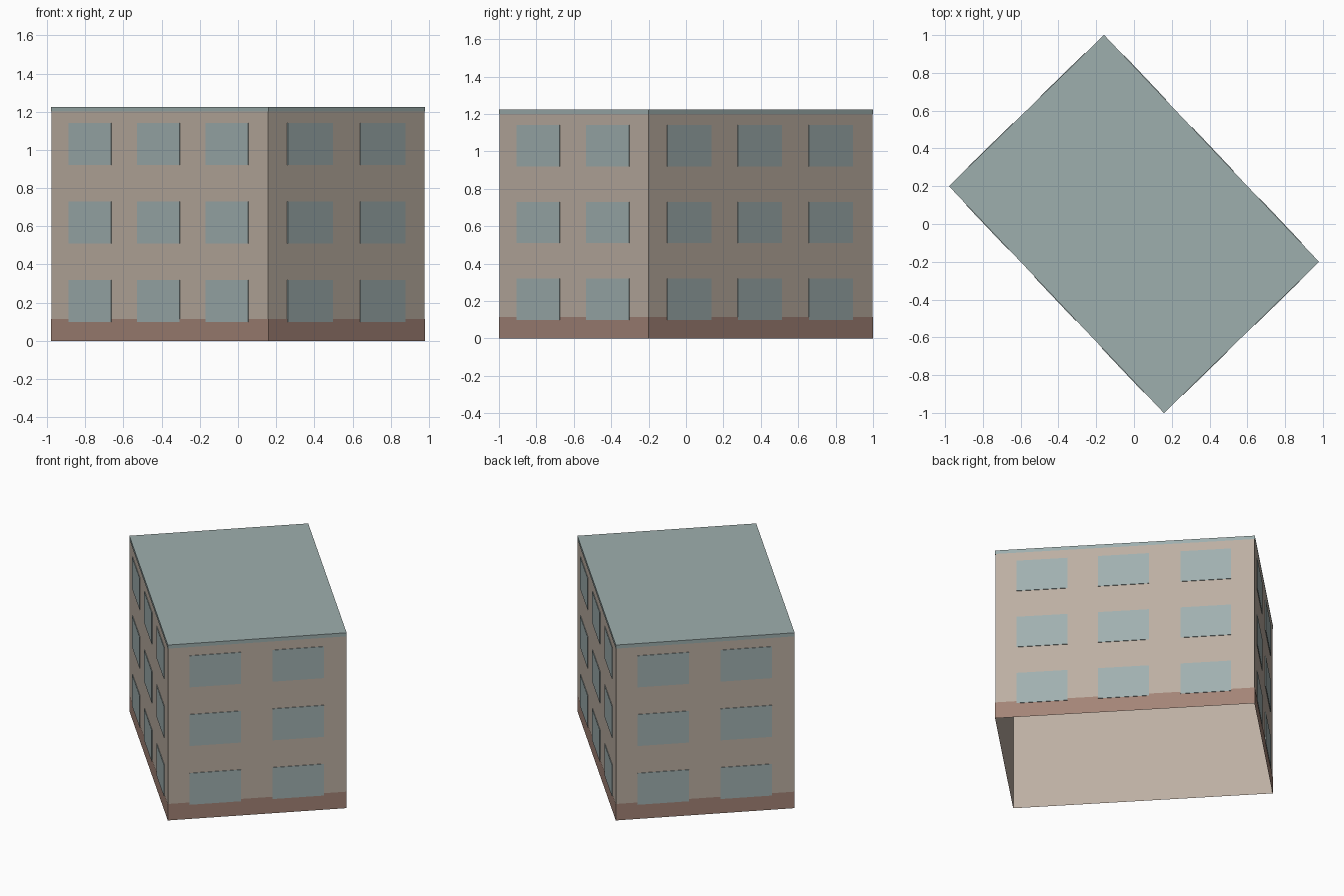
import bpy
import bmesh
from mathutils import Vector

cube = bpy.data.objects.get("Cube")
if cube:
    bpy.data.objects.remove(cube, do_unlink=True)


def linear(c):
    c /= 255
    return c / 12.92 if c <= 0.04045 else ((c + 0.055) / 1.055) ** 2.4


def material(name, rgb):
    colour = (*[linear(c) for c in rgb], 1)
    mat = bpy.data.materials.new(name)
    mat.diffuse_color = colour
    mat.use_nodes = True
    bsdf = next(n for n in mat.node_tree.nodes if n.type == 'BSDF_PRINCIPLED')
    bsdf.inputs["Base Color"].default_value = colour
    bsdf.inputs["Roughness"].default_value = 0.9
    return mat


BEIGE = material("beige wall", (188, 175, 162))
BROWN = material("brown base", (163, 132, 119))
GREY = material("grey green roof", (158, 175, 174))
GLASS = material("blue grey glass", (160, 176, 176))

# Footprint corners, counter-clockwise, symmetric about the centre
a, b = Vector((-0.977, 0.2, 0)), Vector((0.158, -0.998, 0))
CORNERS = [a, b, -a, -b]
HEIGHT = 1.225


def add_object(name, bm, mat):
    mesh = bpy.data.meshes.new(name)
    bm.to_mesh(mesh)
    bm.free()
    mesh.materials.append(mat)
    obj = bpy.data.objects.new(name, mesh)
    bpy.context.collection.objects.link(obj)
    return obj


def ring(name, z0, z1, scale, mat, capped=False):
    """Thin upright walls round the footprint, optionally closed on top."""
    bm = bmesh.new()
    low = [bm.verts.new(c * scale + Vector((0, 0, z0))) for c in CORNERS]
    high = [bm.verts.new(c * scale + Vector((0, 0, z1))) for c in CORNERS]
    for i in range(4):
        j = (i + 1) % 4
        bm.faces.new((low[i], low[j], high[j], high[i]))
    if capped:
        bm.faces.new(high)
    return add_object(name, bm, mat)


def window(bm, start, end, centre, width, z0, z1):
    """Thin plate on the wall running from start to end."""
    along = end - start
    out = Vector((along.y, -along.x, 0)).normalized()
    points = []
    for depth in (0.001, 0.005):
        for t, z in ((-1, z0), (1, z0), (1, z1), (-1, z1)):
            p = start + along * (centre + t * width / 2) + out * depth
            points.append(bm.verts.new((p.x, p.y, z)))
    back, front = points[:4], points[4:]
    bm.faces.new(front)
    bm.faces.new(back[::-1])
    for i in range(4):
        j = (i + 1) % 4
        bm.faces.new((back[i], back[j], front[j], front[i]))


# Open-bottomed body, base band and flat roof
ring("walls", 0, HEIGHT - 0.005, 1, BEIGE)
ring("base_band", 0, 0.115, 1.003, BROWN)
ring("roof", 1.2, HEIGHT, 1.003, GREY, capped=True)

# Windows: three columns on the long walls, two on the short ones
LONG = ([0.18, 0.495, 0.812], 0.196)
SHORT = ([0.265, 0.73], 0.288)
WALLS = ["front_left", "front_right", "back_right", "back_left"]
for i, side in enumerate(["right_front", "left_front", "left_back", "right_back"]):
    columns, width = SHORT if i % 2 else LONG
    bm = bmesh.new()
    for floor in range(3):
        z = 0.1 + 0.41 * floor
        for centre in columns:
            window(bm, CORNERS[i], CORNERS[(i + 1) % 4], centre, width, z, z + 0.22)
    add_object(side + "_windows", bm, GLASS)
